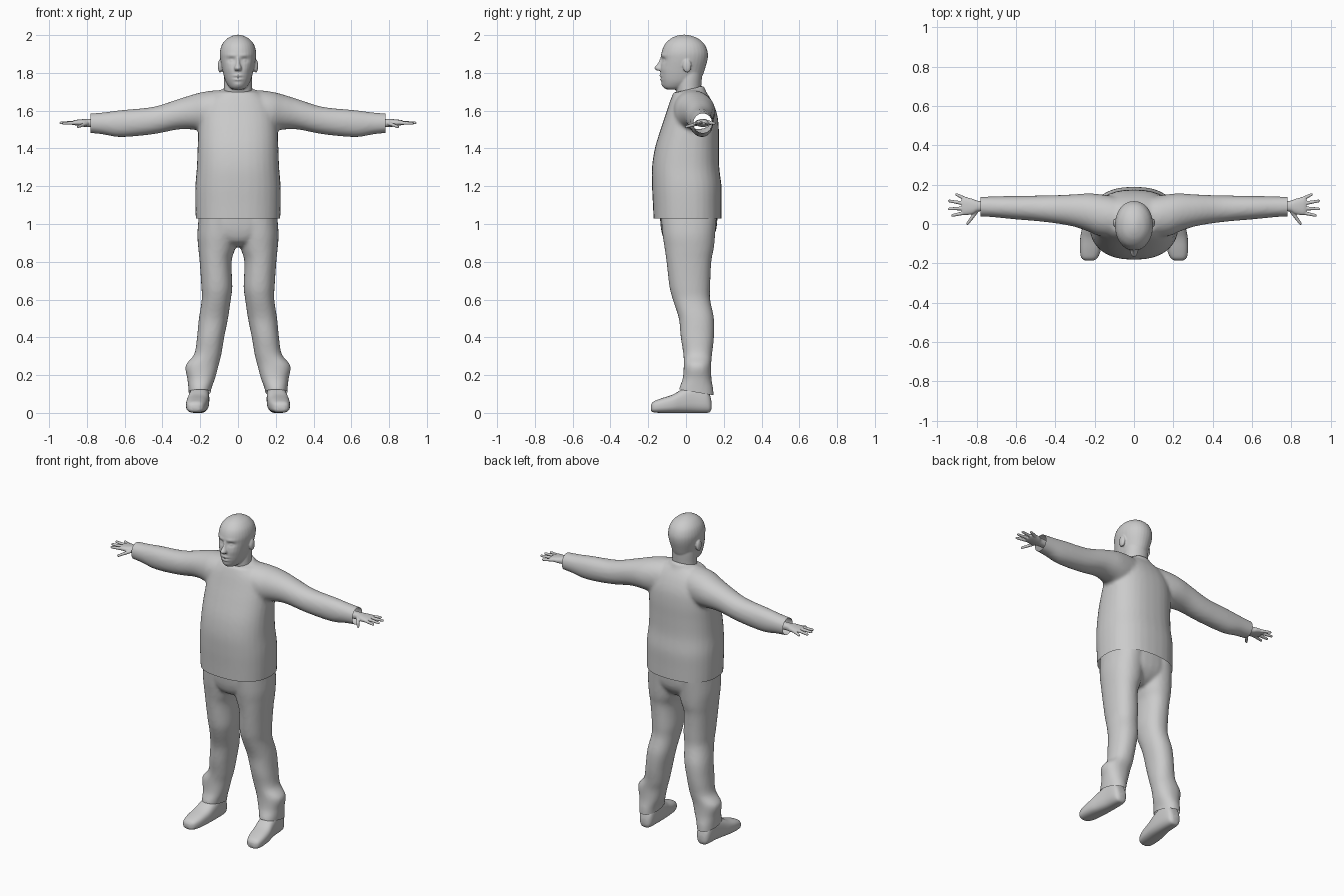
import bpy, bmesh, math
from mathutils import Matrix, Vector

cube = bpy.data.objects.get("Cube")
if cube:
    bpy.data.objects.remove(cube, do_unlink=True)

GREY = (0.6, 0.6, 0.6, 1.0)
clay = bpy.data.materials.new("plain grey")
clay.use_nodes = True
clay.diffuse_color = GREY
clay.node_tree.nodes["Principled BSDF"].inputs["Base Color"].default_value = GREY

AXES = {"x": (0, 1, 2), "y": (1, 0, 2), "z": (2, 0, 1)}  # along, across, other


def smooth_rows(rows, steps=4):
    """Catmull-Rom interpolation between the given sections."""
    out = []
    last = len(rows) - 1
    for i in range(last):
        a, b, c, d = (rows[min(max(i + k, 0), last)] for k in (-1, 0, 1, 2))
        for s in range(steps):
            t = s / steps
            out.append([q + t / 2 * (r - p + t * (2 * p - 5 * q + 4 * r - e + t * (3 * (q - r) + e - p)))
                        for p, q, r, e in zip(a, b, c, d)])
    return out + [list(rows[last])]


def loft(bm, axis, rows, power=2.0, side=1, tilt=0.0, count=32):
    """Skin superellipse sections: position, min and max across, min and max other."""
    along, u, v = AXES[axis]
    rings = []
    for t, u0, u1, v0, v1 in smooth_rows(rows):
        ring = []
        for k in range(count):
            ang = math.tau * k / count
            c, s = math.cos(ang), math.sin(ang)
            p = Vector()
            p[along] = t
            p[u] = (u0 + u1) / 2 + (u1 - u0) / 2 * math.copysign(abs(c) ** (2 / power), c)
            p[v] = (v0 + v1) / 2 + (v1 - v0) / 2 * math.copysign(abs(s) ** (2 / power), s)
            p.z += tilt * p.y
            p.x *= side
            ring.append(bm.verts.new(p))
        rings.append(ring)
    faces = [bm.faces.new(rings[0]), bm.faces.new(rings[-1])]
    for lo, hi in zip(rings, rings[1:]):
        for k in range(count):
            n = (k + 1) % count
            faces.append(bm.faces.new((lo[k], lo[n], hi[n], hi[k])))
    bmesh.ops.recalc_face_normals(bm, faces=faces)


def sym(rows):
    """Sections given by half width, symmetric about x = 0."""
    return [(t, -w, w, a, b) for t, w, a, b in rows]


def ball(bm, centre, size):
    m = Matrix.Translation(centre) @ Matrix.Diagonal((*size, 1))
    bmesh.ops.create_uvsphere(bm, u_segments=16, v_segments=10, radius=1, matrix=m)


def finger(bm, start, end, r1, r2):
    a, b = Vector(start), Vector(end)
    m = Matrix.Translation((a + b) / 2) @ (b - a).to_track_quat("Z", "Y").to_matrix().to_4x4()
    bmesh.ops.create_cone(bm, cap_ends=True, segments=12, radius1=r1, radius2=r2,
                          depth=(b - a).length, matrix=m)
    ball(bm, b, (r2, r2, r2))


def finish(name, bm, voxel=0, relax=0, cuts=(), shape=None):
    """Fuse overlapping pieces into one skin, then trim open edges and shape it."""
    mesh = bpy.data.meshes.new(name)
    bm.to_mesh(mesh)
    bm.free()
    obj = bpy.data.objects.new(name, mesh)
    bpy.context.collection.objects.link(obj)
    if voxel:
        rm = obj.modifiers.new("fuse", "REMESH")
        rm.mode = "VOXEL"
        rm.voxel_size = voxel
        sm = obj.modifiers.new("relax", "SMOOTH")
        sm.factor = 0.5
        sm.iterations = relax
        bpy.context.view_layer.update()
        deps = bpy.context.evaluated_depsgraph_get()
        mesh = bpy.data.meshes.new_from_object(obj.evaluated_get(deps))
        obj.modifiers.clear()
        obj.data = mesh
        mesh.name = name
    work = bmesh.new()
    work.from_mesh(mesh)
    for point, normal in cuts:
        bmesh.ops.bisect_plane(work, geom=work.verts[:] + work.edges[:] + work.faces[:],
                               plane_co=point, plane_no=normal, clear_outer=True)
    if shape:
        for v in work.verts:
            shape(v)
    for f in work.faces:
        f.smooth = True
        f.material_index = 0
    work.to_mesh(mesh)
    work.free()
    mesh.materials.clear()
    mesh.materials.append(clay)
    bpy.ops.object.select_all(action="DESELECT")
    obj.select_set(True)
    bpy.context.view_layer.objects.active = obj
    bpy.ops.object.shade_smooth_by_angle(angle=math.radians(50))
    return obj


# Sweater: torso, sleeves and collar
bm = bmesh.new()
loft(bm, "z", sym([(0.98, .222, -.17, .188), (1.1, .226, -.175, .188), (1.2, .226, -.18, .188),
                   (1.3, .218, -.18, .176), (1.4, .214, -.165, .174), (1.5, .21, -.135, .174),
                   (1.58, .2, -.108, .165), (1.65, .17, -.085, .138), (1.7, .11, -.065, .105)]), 2.4)
loft(bm, "z", sym([(1.64, .11, -.09, .12), (1.68, .095, -.078, .105), (1.71, .084, -.068, .095)]), tilt=.25)
for side in (1, -1):
    loft(bm, "x", [(0, -.07, .12, 1.5, 1.7), (.1, -.07, .14, 1.49, 1.708), (.18, -.06, .152, 1.49, 1.7),
                   (.24, -.035, .155, 1.5, 1.685), (.32, -.01, .15, 1.5, 1.66), (.45, .01, .145, 1.475, 1.62),
                   (.62, .025, .143, 1.46, 1.603), (.72, .035, .14, 1.475, 1.59),
                   (.82, .04, .138, 1.485, 1.583)], 2.1, side)
finish("sweater", bm, .011, 5, [((0, 0, 1.03), (0, 0, -1)), ((.78, 0, 0), (1, 0, 0)),
                                ((-.78, 0, 0), (-1, 0, 0))])

# Trousers: hips and two legs with flared cuffs
bm = bmesh.new()
loft(bm, "z", sym([(1.07, .2, -.14, .168), (.97, .208, -.132, .16), (.91, .13, -.11, .125),
                   (.88, .06, -.06, .08)]), 2.3)
for side in (1, -1):
    loft(bm, "z", [(1.07, 0, .205, -.135, .165), (.95, 0, .215, -.125, .155), (.87, .015, .21, -.113, .147),
                   (.8, .034, .203, -.103, .134), (.67, .03, .194, -.088, .128), (.6, .038, .192, -.07, .128),
                   (.5, .053, .207, -.038, .148), (.4, .073, .217, -.028, .148), (.31, .088, .232, -.014, .138),
                   (.25, .103, .278, -.012, .133), (.18, .122, .268, -.018, .135),
                   (.12, .143, .262, -.038, .145), (.04, .15, .258, -.035, .148)], 2.2, side)
finish("trousers", bm, .01, 4, [((0, 0, .118), (0, -.17, -1))])

# Head with neck, nose and ears
bm = bmesh.new()
loft(bm, "z", sym([(1.64, .078, -.045, .085), (1.71, .074, -.052, .08), (1.78, .074, -.05, .085),
                   (1.84, .07, -.05, .09)]))
loft(bm, "z", sym([(1.713, .03, -.105, -.02), (1.725, .046, -.12, .02), (1.75, .063, -.129, .06),
                   (1.78, .074, -.135, .085), (1.82, .084, -.135, .1), (1.87, .094, -.132, .114),
                   (1.91, .096, -.129, .115), (1.95, .085, -.113, .099), (1.98, .06, -.083, .067),
                   (1.996, .03, -.05, .03), (2.002, .008, -.022, .002)]), 2.1)
loft(bm, "z", sym([(1.885, .009, -.134, -.1), (1.85, .012, -.15, -.1), (1.826, .02, -.168, -.1),
                   (1.812, .018, -.155, -.1)]))
for side in (1, -1):
    ball(bm, (side * .095, .006, 1.836), (.012, .023, .036))

# Face relief: x, z, reach in x and z, push along y
RELIEF = [(.035, 1.868, .02, .013, .011), (.035, 1.866, .011, .007, -.006),
          (.035, 1.893, .03, .01, -.004), (.045, 1.82, .02, .02, -.003),
          (0, 1.786, .022, .006, -.006), (0, 1.764, .02, .006, -.006),
          (0, 1.775, .025, .003, .004), (0, 1.738, .02, .012, -.004)]


def face_relief(v):
    if v.co.y < -.06:
        x, z = abs(v.co.x), v.co.z
        v.co.y += sum(d * math.exp(-((x - cx) / rx) ** 2 - ((z - cz) / rz) ** 2)
                      for cx, cz, rx, rz, d in RELIEF)


finish("head", bm, .005, 3, shape=face_relief)

# Hands and shoes
FINGERS = [((.85, .124, 1.535), (.902, .15, 1.533)), ((.855, .103, 1.537), (.938, .117, 1.535)),
           ((.855, .08, 1.537), (.938, .077, 1.535)), ((.85, .059, 1.535), (.922, .044, 1.533)),
           ((.8, .065, 1.532), (.846, .002, 1.515))]
for side, word in ((1, "left"), (-1, "right")):
    bm = bmesh.new()
    loft(bm, "x", [(.72, .065, .115, 1.512, 1.556), (.79, .064, .117, 1.513, 1.556),
                   (.82, .05, .128, 1.515, 1.555), (.86, .046, .136, 1.522, 1.551),
                   (.876, .055, .128, 1.527, 1.546)], 2.3, side)
    for a, b in FINGERS:
        finger(bm, (a[0] * side, *a[1:]), (b[0] * side, *b[1:]), .0105, .0075)
    finish(word + "_hand", bm, .0035, 2)

    bm = bmesh.new()
    loft(bm, "y", [(-.186, .208, .247, .012, .042), (-.172, .185, .267, .003, .06), (-.13, .168, .275, 0, .077),
                   (-.07, .158, .273, 0, .097), (-.02, .153, .264, 0, .125), (.04, .152, .254, 0, .15),
                   (.1, .156, .248, 0, .14), (.125, .166, .238, .004, .1), (.135, .182, .222, .02, .06)],
         2.7, side)
    finish(word + "_shoe", bm)
